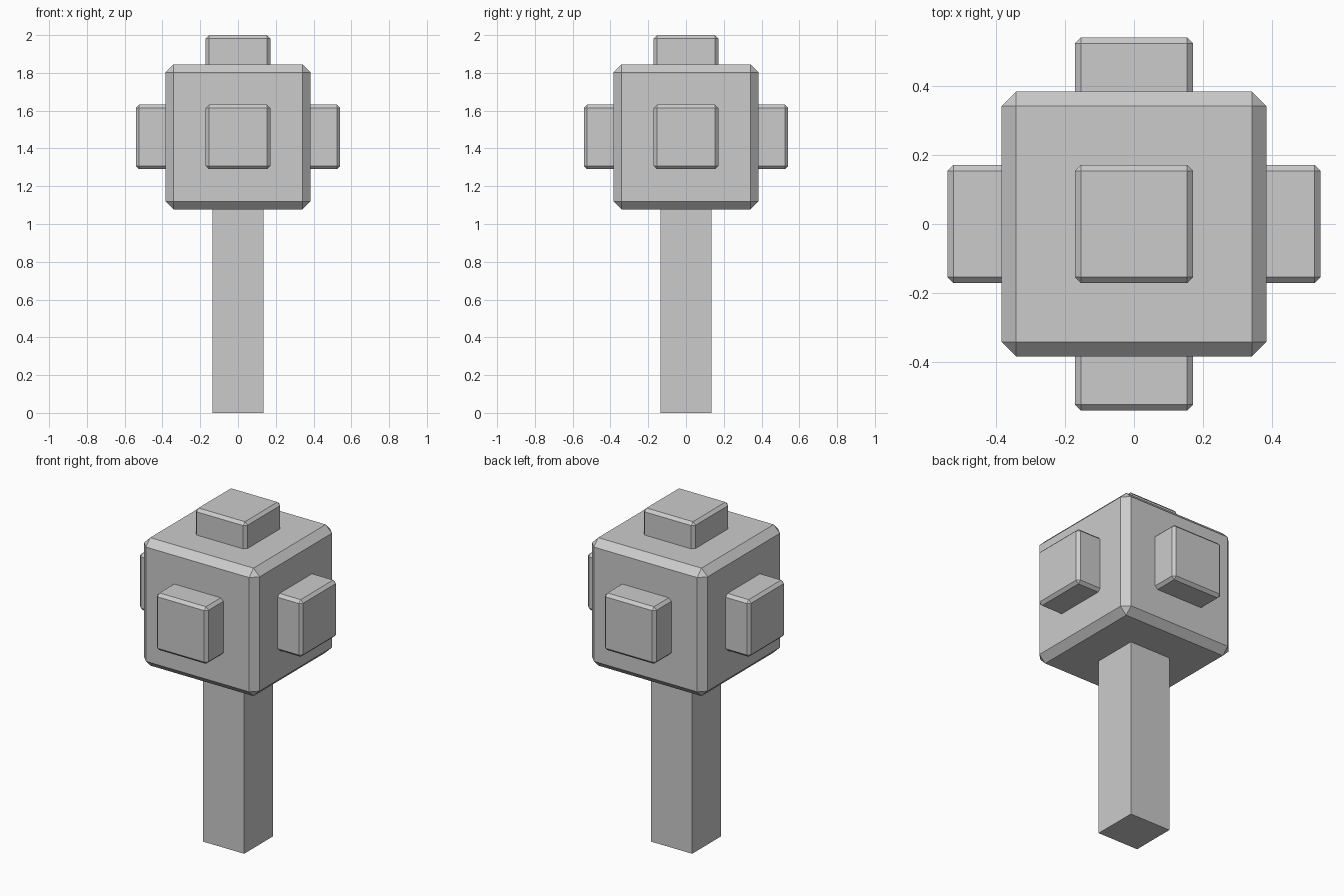
import bpy

if "Cube" in bpy.data.objects:
    bpy.data.objects.remove(bpy.data.objects["Cube"])

CENTRE_Z = 1.461   # middle of the head block
HEAD = 0.766       # head block edge length
KNOB = 0.342       # knob edge length
REACH = 0.54       # distance from head centre to the outer face of a knob
POST = 0.272       # post width


def block(name, size, location, bevel=0.0):
    """Box with an optional flat chamfer on every edge."""
    bpy.ops.mesh.primitive_cube_add(size=1, location=location)
    obj = bpy.context.object
    obj.name = name
    obj.scale = size
    bpy.ops.object.transform_apply(location=False, rotation=False, scale=True)
    if bevel:
        mod = obj.modifiers.new("chamfer", 'BEVEL')
        mod.width = bevel
        mod.segments = 1
    return obj


# Square post, running slightly into the head
post_height = CENTRE_Z - HEAD / 2 + 0.02
block("post", (POST, POST, post_height), (0, 0, post_height / 2))

# Chamfered head block
block("head", (HEAD,) * 3, (0, 0, CENTRE_Z), 0.041)

# Knobs on the four sides and the top
directions = {
    "front": (0, -1, 0),
    "back": (0, 1, 0),
    "left": (-1, 0, 0),
    "right": (1, 0, 0),
    "top": (0, 0, 1),
}
offset = REACH - KNOB / 2
for side, (x, y, z) in directions.items():
    block(f"{side}_knob", (KNOB,) * 3,
          (x * offset, y * offset, CENTRE_Z + z * (2.0 - KNOB / 2 - CENTRE_Z)), 0.017)
